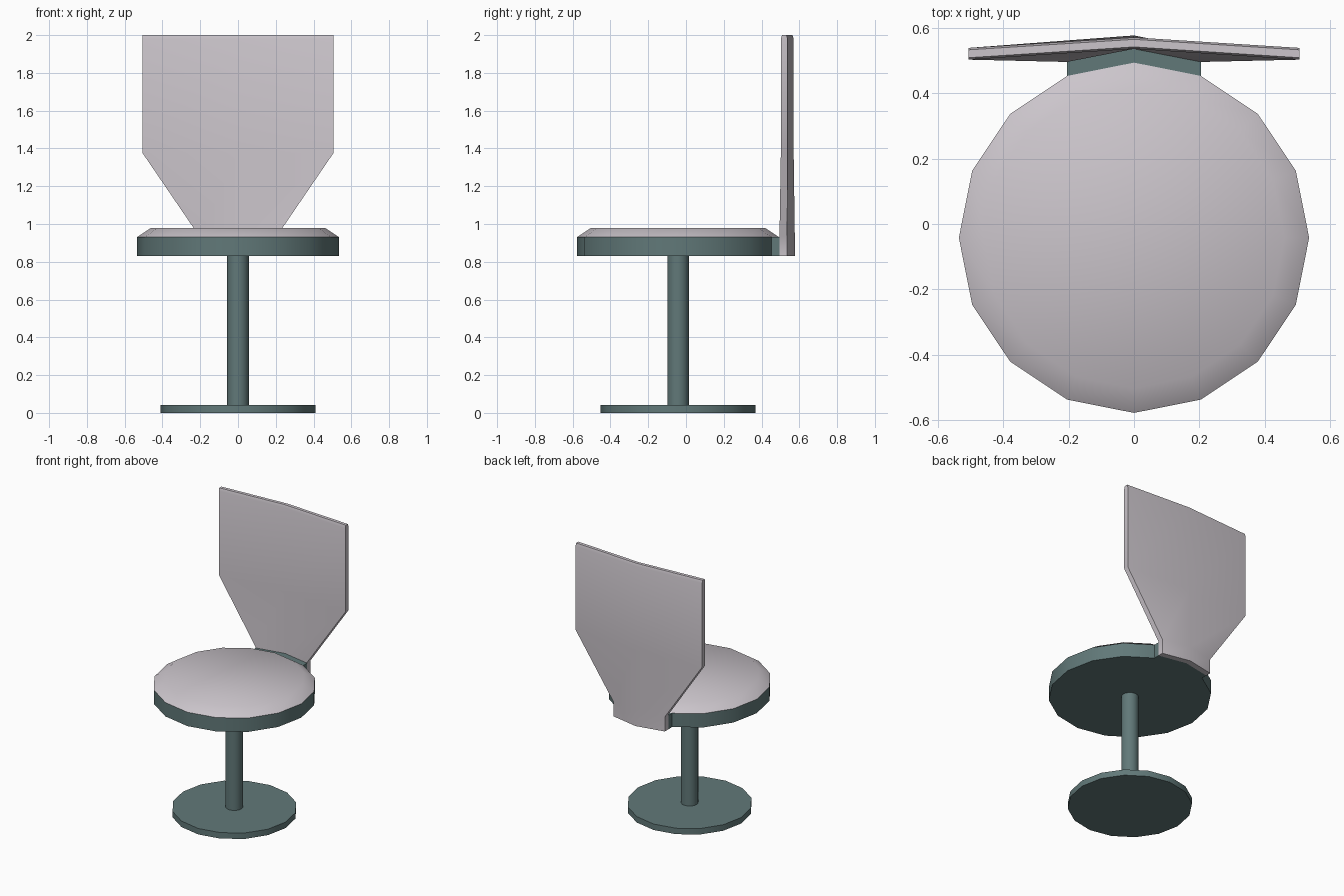
import bpy, bmesh, math

if "Cube" in bpy.data.objects:
    bpy.data.objects.remove(bpy.data.objects["Cube"])

CY = -0.042   # centre of seat, post and base


def material(name, rgb):
    m = bpy.data.materials.new(name)
    m.diffuse_color = (*rgb, 1)
    m.use_nodes = True
    m.node_tree.nodes["Principled BSDF"].inputs["Base Color"].default_value = m.diffuse_color
    return m


PALE = material("pale_upholstery", (0.60, 0.56, 0.60))
TEAL = material("dark_teal", (0.12, 0.19, 0.19))


def finish(bm, name, mat, angle=40):
    bmesh.ops.recalc_face_normals(bm, faces=bm.faces)
    me = bpy.data.meshes.new(name)
    bm.to_mesh(me)
    bm.free()
    ob = bpy.data.objects.new(name, me)
    bpy.context.collection.objects.link(ob)
    me.materials.append(mat)
    bpy.ops.object.select_all(action='DESELECT')
    ob.select_set(True)
    bpy.context.view_layer.objects.active = ob
    bpy.ops.object.shade_smooth_by_angle(angle=math.radians(angle))
    return ob


def disc(name, mat, r_bottom, r_top, z0, z1, sides=16):
    """Closed cylinder or frustum with corners on the x and y axes."""
    bm = bmesh.new()
    rings = [[bm.verts.new((r * math.cos(2 * math.pi * i / sides),
                            CY + r * math.sin(2 * math.pi * i / sides), z))
              for i in range(sides)] for r, z in ((r_bottom, z0), (r_top, z1))]
    for i in range(sides):
        j = (i + 1) % sides
        bm.faces.new((rings[0][i], rings[0][j], rings[1][j], rings[1][i]))
    bm.faces.new(rings[0])
    bm.faces.new(rings[1])
    return finish(bm, name, mat)


def bent_panel(name, mat, rows):
    """Panel bent along x = 0. Row: z, half width, front/back y at edge, front/back y at centre."""
    bm = bmesh.new()
    loops = []
    for z, w, fe, be, fc, bc in rows:
        loops.append([bm.verts.new(p) for p in (
            (-w, fe, z), (0, fc, z), (w, fe, z), (w, be, z), (0, bc, z), (-w, be, z))])
    for a, b in zip(loops, loops[1:]):
        for i in range(6):
            j = (i + 1) % 6
            bm.faces.new((a[i], a[j], b[j], b[i]))
    for l in (loops[0], loops[-1]):   # two quads per end cap
        bm.faces.new((l[0], l[1], l[4], l[5]))
        bm.faces.new((l[1], l[2], l[3], l[4]))
    return finish(bm, name, mat)


# pedestal
disc("base_plate", TEAL, 0.41, 0.41, 0.0, 0.043)
disc("post", TEAL, 0.057, 0.057, 0.043, 0.83)

# seat pan and cushion
disc("seat_pan", TEAL, 0.535, 0.535, 0.83, 0.93)
disc("seat_cushion", PALE, 0.535, 0.46, 0.93, 0.98)

# bracket joining seat and backrest
bent_panel("back_bracket", TEAL, [
    (z, 0.205, 0.452, 0.495, 0.493, 0.535) for z in (0.83, 0.93)])

# backrest
bent_panel("backrest", PALE, [
    (0.83, 0.205, 0.495, 0.535, 0.535, 0.576),
    (0.935, 0.205, 0.495, 0.535, 0.535, 0.576),
    (1.375, 0.505, 0.502, 0.538, 0.535, 0.570),
    (1.98, 0.505, 0.502, 0.538, 0.535, 0.570),
    (2.0, 0.505, 0.508, 0.532, 0.541, 0.564)])
